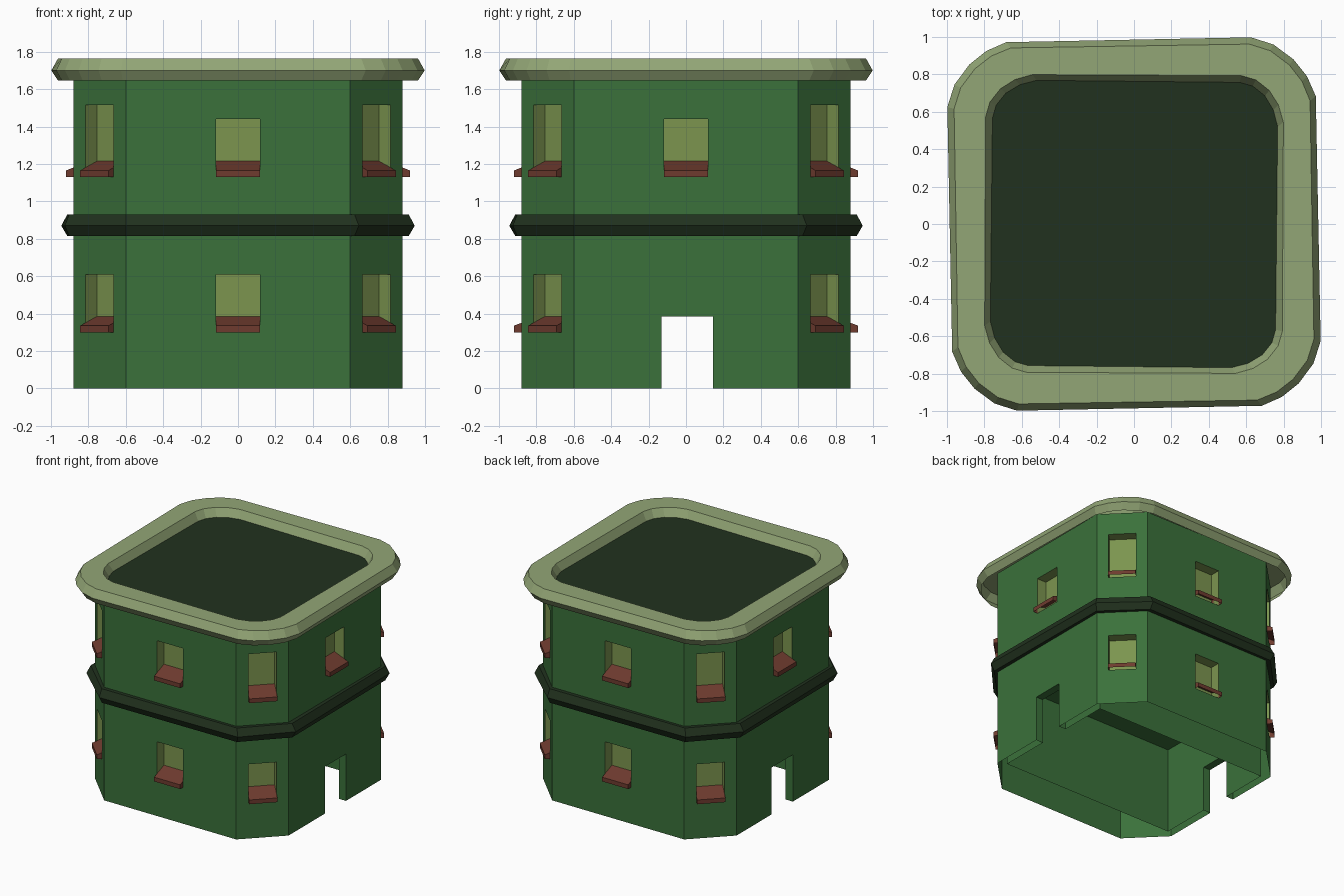
import bpy
from math import sqrt
from mathutils import Vector

if "Cube" in bpy.data.objects:
    bpy.data.objects.remove(bpy.data.objects["Cube"])

H, C, TOP = 0.88, 0.60, 1.70          # half width, corner break, wall height
RECESS, WALL, ROOM = 0.087, 0.065, 0.73
UP = Vector((0, 0, 1))


def material(name, rgb):
    m = bpy.data.materials.new(name)
    m.diffuse_color = (*rgb, 1)
    m.use_nodes = True
    m.node_tree.nodes["Principled BSDF"].inputs["Base Color"].default_value = m.diffuse_color
    return m


GREEN = material("wall_green", (0.043, 0.165, 0.043))
OLIVE = material("window_olive", (0.20, 0.30, 0.078))
BRICK = material("sill_red", (0.157, 0.044, 0.028))
DARK = material("dark_green", (0.015, 0.031, 0.013))
PALE = material("rim_pale", (0.29, 0.38, 0.18))


def make(name, polys, mat):
    """Mesh object from a list of polygons given as point lists."""
    verts, faces = [], []
    for p in polys:
        faces.append(list(range(len(verts), len(verts) + len(p))))
        verts += [tuple(v) for v in p]
    me = bpy.data.meshes.new(name)
    me.from_pydata(verts, [], faces)
    me.materials.append(mat)
    ob = bpy.data.objects.new(name, me)
    bpy.context.collection.objects.link(ob)
    return ob


def frame(n, dist):
    """Wall coordinates: u along the wall, z up, d outwards."""
    n = Vector((*n, 0)).normalized()
    t = UP.cross(n)
    return lambda u, z, d=0: n * (dist + d) + t * u + UP * z


def panel(P, half, top, holes):
    """Flat wall with rectangular holes (u0, u1, z0, z1), bottom to top."""
    def q(u0, u1, z0, z1):
        return [P(u0, z0), P(u1, z0), P(u1, z1), P(u0, z1)]
    out, z = [], 0
    for u0, u1, z0, z1 in holes:
        if z0 > z:
            out.append(q(-half, half, z, z0))
        out += [q(-half, u0, z0, z1), q(u1, half, z0, z1)]
        z = z1
    return out + [q(-half, half, z, top)]


def reveal(P, hole, depth, window):
    """Sides and top of an opening, plus bottom and pane for a window."""
    u0, u1, z0, z1 = hole
    ring = [(u0, z0), (u0, z1), (u1, z1), (u1, z0)]
    out = [[P(*a), P(*b), P(*b, -depth), P(*a, -depth)]
           for a, b in zip(ring, ring[1:])]
    if window:
        a, b = ring[3], ring[0]
        out.append([P(*a), P(*b), P(*b, -depth), P(*a, -depth)])
        out.append([P(*c, -depth) for c in reversed(ring)])
    return out


def sill(P, w, z):
    """Sloping sill under a window, open underneath."""
    prof = [(-RECESS, z), (0.04, z), (0.04, z + 0.035), (-RECESS, z + 0.085)]
    L = [P(-w, h, d) for d, h in prof]
    R = [P(w, h, d) for d, h in prof]
    sides = [[L[i], R[i], R[i + 1], L[i + 1]] for i in (1, 2)]
    return sides + [L[::-1], R]


def ring(name, pairs, profile, mat):
    """Sweep an open (s, z) profile; s runs from inner (0) to outer (1) point."""
    rows = [[(*Vector(a).lerp(Vector(b), s), z) for s, z in profile] for a, b in pairs]
    n, k = len(rows), len(profile)
    return make(name, [[rows[i][j], rows[(i + 1) % n][j],
                        rows[(i + 1) % n][j + 1], rows[i][j + 1]]
                       for i in range(n) for j in range(k - 1)], mat)


def quarter_turns(pts):
    """Repeat a list of points round the four corners."""
    out = []
    for _ in range(4):
        out += pts
        pts = [(-y, x) for x, y in pts]
    return out


# Outer walls, with windows, sills and two doorways
walls, panes, sills = [], [], []
for n in [(x, y) for x in (-1, 0, 1) for y in (-1, 0, 1) if x or y]:
    corner = n[0] != 0 and n[1] != 0
    P = frame(n, (H + C) / sqrt(2) if corner else H)
    half = (H - C) / sqrt(2) if corner else C
    W = 0.107 if corner else 0.118
    upper = (-W, W, 1.13, 1.515 if corner else 1.44)
    lower = (-W, W, 0.30, 0.61)
    windows = [lower, upper]
    holes = windows
    if n[1] == 0:
        door = (-0.13, 0.145, 0, 0.385) if n[0] > 0 else (-0.145, 0.13, 0, 0.385)
        windows, holes = [upper], [door, upper]
        walls += reveal(P, door, WALL, False)
        # Inner room end wall facing back into the room
        Q = frame((-n[0], 0), -(H - WALL))
        walls += panel(Q, 0.56, ROOM, [(-door[1], -door[0], 0, 0.385)])
    walls += panel(P, half, TOP, holes)
    for w in windows:
        panes += reveal(P, w, RECESS, True)
        sills += sill(P, W, w[2])

# Inner room long walls and ceiling
X, Y = H - WALL, 0.56
for s in (-1, 1):
    walls += panel(frame((0, s), -Y), X, ROOM, [])
walls.append([(-X, -Y, ROOM), (-X, Y, ROOM), (X, Y, ROOM), (X, -Y, ROOM)])

make("walls", walls, GREEN)
make("window_recesses", panes, OLIVE)
make("window_sills", sills, BRICK)

# Roof deck and the band between the storeys
octagon = quarter_turns([(C, -H), (H, -C)])
make("roof_deck", [[(x, y, TOP) for x, y in octagon]], DARK)
r = 0.065
outer = quarter_turns([(C + r * 0.707, -H - r * 0.707), (H + r, -C)])
ring("floor_band", list(zip(octagon, outer)),
     [(0, 0.815), (0.5, 0.815), (1, 0.87), (0.5, 0.93), (0, 0.93)], DARK)

# Rounded parapet rim, one corner repeated by quarter turns, open underneath
rim_out = quarter_turns([(0.683, -0.972), (0.79, -0.925), (0.88, -0.853),
                         (0.96, -0.745), (0.998, -0.625)])
rim_in = quarter_turns([(0.52, -0.768), (0.61, -0.745), (0.685, -0.70),
                        (0.737, -0.635), (0.757, -0.565)])
ring("roof_rim", list(zip(rim_in, rim_out)),
     [(0.85, 1.645), (1, 1.70), (0.85, 1.765), (0.15, 1.765), (0, 1.70)], PALE)
